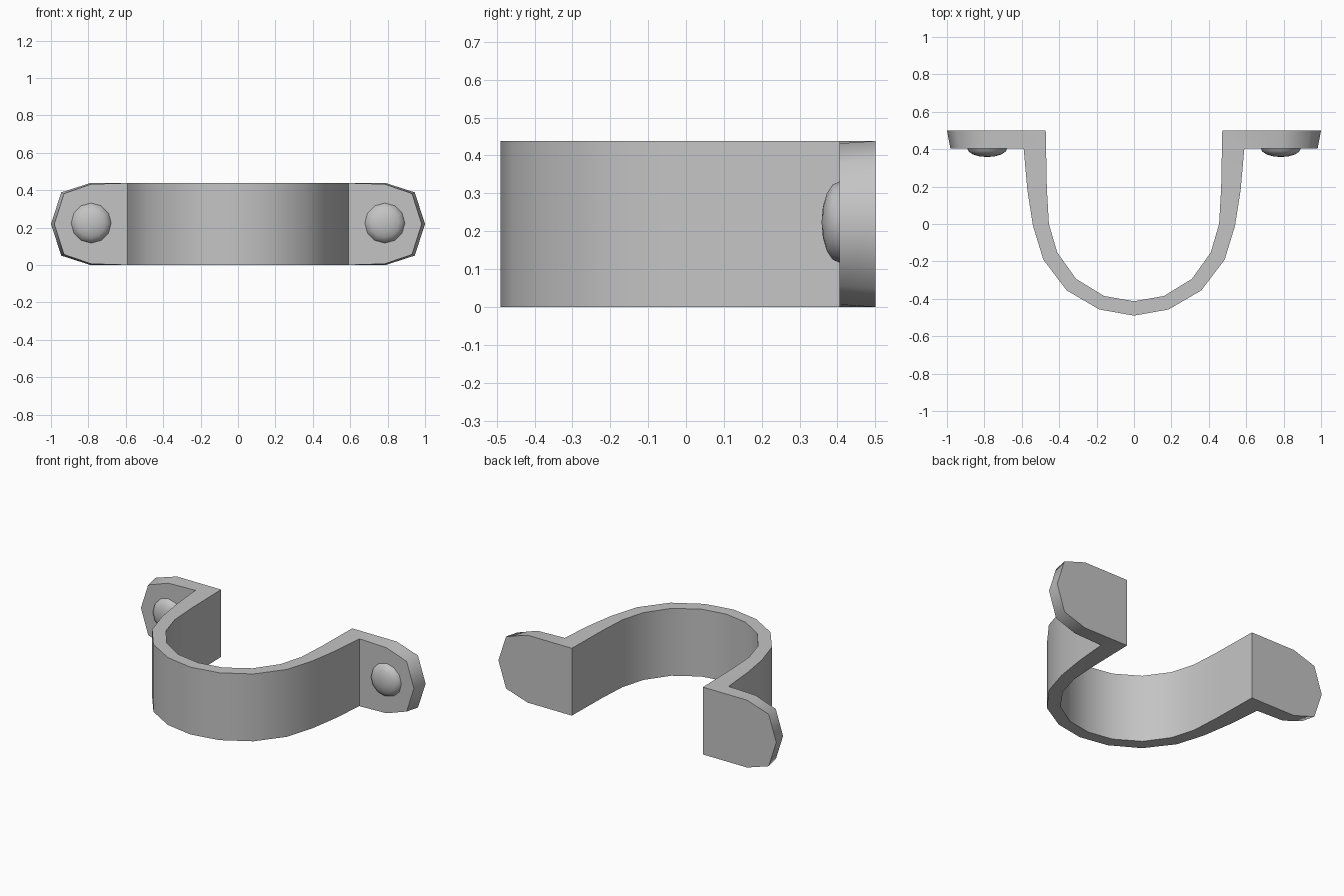
import bpy, bmesh, math
from mathutils import Matrix

if "Cube" in bpy.data.objects:
    bpy.data.objects.remove(bpy.data.objects["Cube"])

HEIGHT = 0.438
MID = HEIGHT / 2

steel = bpy.data.materials.new("grey_steel")
steel.use_nodes = True
colour = (0.55, 0.55, 0.55, 1)
steel.diffuse_color = colour
steel.node_tree.nodes["Principled BSDF"].inputs["Base Color"].default_value = colour


def mirrored_object(name, bm, angle):
    """Turn a right-hand half into an object mirrored across x = 0."""
    bmesh.ops.recalc_face_normals(bm, faces=bm.faces)
    mesh = bpy.data.meshes.new(name)
    bm.to_mesh(mesh)
    bm.free()
    mesh.materials.append(steel)
    obj = bpy.data.objects.new(name, mesh)
    bpy.context.collection.objects.link(obj)
    bpy.ops.object.select_all(action="DESELECT")
    obj.select_set(True)
    bpy.context.view_layer.objects.active = obj
    bpy.ops.object.shade_smooth_by_angle(angle=math.radians(angle))
    mirror = obj.modifiers.new("mirror", "MIRROR")
    mirror.use_clip = True
    mirror.merge_threshold = 0.0005
    return obj


# Strap: outer and inner curve from the middle to the mounting tab
outer = [(0, -0.49), (0.185, -0.457), (0.36, -0.355), (0.485, -0.19),
         (0.54, -0.01), (0.57, 0.18), (0.59, 0.405)]
inner = [(0, -0.413), (0.16, -0.385), (0.31, -0.293), (0.41, -0.153),
         (0.455, 0), (0.466, 0.19), (0.472, 0.5)]

bm = bmesh.new()
sections = [[bm.verts.new((*p, z)) for p, z in ((o, 0), (o, HEIGHT), (i, HEIGHT), (i, 0))]
            for o, i in zip(outer, inner)]
for a, b in zip(sections, sections[1:]):
    for k in range(4):
        bm.faces.new((a[k], a[k - 1], b[k - 1], b[k]))

# Mounting tab: tapered faceted plate growing out of the strap end
front_low, front_high, back_high, back_low = sections[-1]


def tab_ring(low, high, y, shoulder, corner, tip, inset):
    """Rounded tab outline at depth y, starting and ending on the strap."""
    half = [(shoulder, inset), (corner, 0.05 + inset), (tip, MID)]
    points = half + [(x, HEIGHT - z) for x, z in half[1::-1]]
    return [low] + [bm.verts.new((x, y, z)) for x, z in points] + [high]


front = tab_ring(front_low, front_high, 0.405, 0.785, 0.93, 0.982, 0.006)
back = tab_ring(back_low, back_high, 0.5, 0.79, 0.945, 1.0, 0)
for k in range(len(front) - 1):
    bm.faces.new((front[k], front[k + 1], back[k + 1], back[k]))
bm.faces.new(front)
bm.faces.new(back)
mirrored_object("strap_with_tabs", bm, 60)

# Bolt heads: shallow domes on the front of the tabs
bm = bmesh.new()
place = (Matrix.Translation((0.785, 0.405, 0.224)) @ Matrix.Diagonal((0.107, 0.047, 0.107, 1))
         @ Matrix.Rotation(math.pi / 2, 4, "X"))
bmesh.ops.create_uvsphere(bm, u_segments=12, v_segments=8, radius=1, matrix=place)
bmesh.ops.delete(bm, geom=[v for v in bm.verts if v.co.y > 0.41], context="VERTS")
bolts = mirrored_object("bolt_heads", bm, 60)
